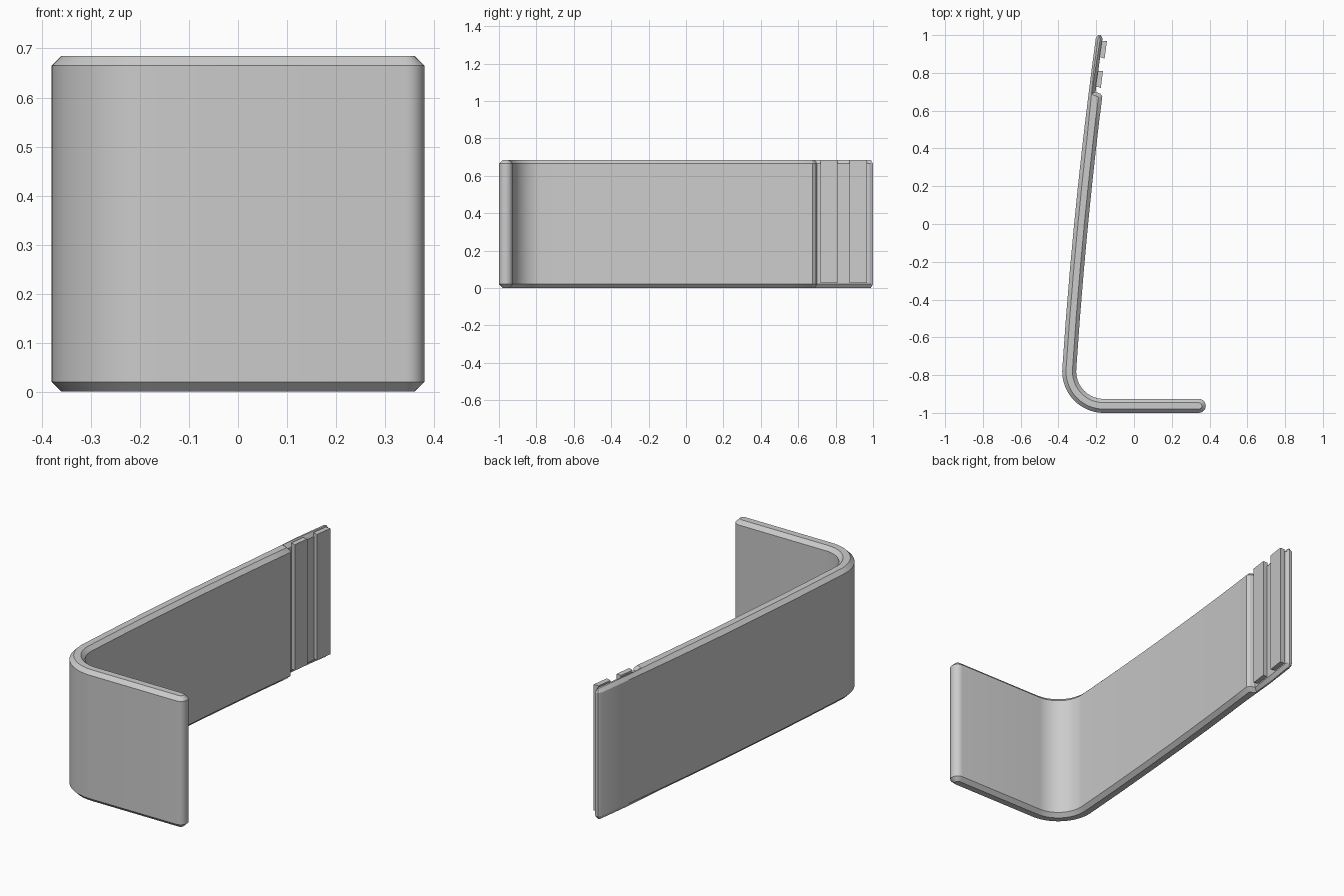
import bpy, bmesh
from math import sin, cos, radians
from mathutils import Vector

cube = bpy.data.objects.get("Cube")
if cube:
    bpy.data.objects.remove(cube, do_unlink=True)

HEIGHT, THICK, THIN = 0.685, 0.074, 0.036

grey = bpy.data.materials.new("plain grey")
grey.use_nodes = True
COLOUR = (0.6, 0.6, 0.6, 1)
grey.diffuse_color = COLOUR
grey.node_tree.nodes["Principled BSDF"].inputs["Base Color"].default_value = COLOUR


def arc(cx, cy, r, a0, a1, steps):
    angles = [radians(a0 + (a1 - a0) * i / steps) for i in range(steps + 1)]
    return [(cx + r * cos(a), cy + r * sin(a)) for a in angles]


def arm_x(y):
    """Outer face of the gently bowed long arm."""
    return -0.317 + 0.097 * y + 0.02 * y * y


def inset(points, amount):
    """Mitred inset of a counter-clockwise outline, less where the strip is thin."""
    pts = [Vector(p) for p in points]
    result = []
    for i, p in enumerate(pts):
        a = (p - pts[i - 1]).normalized()
        b = (pts[(i + 1) % len(pts)] - p).normalized()
        na, nb = Vector((-a.y, a.x)), Vector((-b.y, b.x))
        d = amount if p.y < 0.7 else min(amount, 0.012)
        result.append(p + (na + nb) * d / (1 + na.dot(nb)))
    return result


def extrude_outline(name, layers):
    """Join stacked (outline, z) layers into one closed solid."""
    bm = bmesh.new()
    rings = [[bm.verts.new((p[0], p[1], z)) for p in pts] for pts, z in layers]
    n = len(rings[0])
    for low, high in zip(rings, rings[1:]):
        for i in range(n):
            j = (i + 1) % n
            bm.faces.new((low[i], low[j], high[j], high[i]))
    bm.faces.new(rings[0][::-1])
    bm.faces.new(rings[-1])
    bmesh.ops.recalc_face_normals(bm, faces=bm.faces)
    mesh = bpy.data.meshes.new(name)
    bm.to_mesh(mesh)
    bm.free()
    mesh.materials.append(grey)
    obj = bpy.data.objects.new(name, mesh)
    bpy.context.collection.objects.link(obj)
    bpy.ops.object.select_all(action="DESELECT")
    obj.select_set(True)
    bpy.context.view_layer.objects.active = obj
    bpy.ops.object.shade_smooth_by_angle(angle=radians(30))
    return obj


# Outline: foot with round tip, inner bend, long arm, thin end, outer bend
outline = arc(0.343, -0.963, 0.037, -90, 90, 10)
outline += arc(-0.16, -0.78, 0.146, 270, 175, 16)
ys = [-0.5, -0.25, 0, 0.2, 0.4, 0.55]
outline += [(arm_x(y) + THICK, y) for y in ys]
outline += [(arm_x(0.68) + THICK, 0.675), (arm_x(0.69) + THICK - 0.012, 0.69),
            (arm_x(0.7) + THIN, 0.7)]
outline += [(arm_x(0.98) + THIN, 0.982), (arm_x(1) + 0.025, 1),
            (arm_x(1) + 0.009, 1), (arm_x(0.985), 0.985)]
outline += [(arm_x(y), y) for y in [0.8] + ys[::-1]]
outline += arc(-0.16, -0.78, 0.22, 175, 270, 20)

CHAMFER = 0.02
small = inset(outline, CHAMFER)
extrude_outline("bent_strip", [(small, 0), (outline, CHAMFER),
                               (outline, HEIGHT - CHAMFER), (small, HEIGHT)])

# Two slanted grip ribs on the inside of the thin end
for name, y0, y1 in (("lower_rib", 0.72, 0.81), ("end_rib", 0.875, 0.968)):
    base = [(arm_x(y0) + THIN - 0.002, y0 + 0.01), (arm_x(y0) + THIN + 0.025, y0),
            (arm_x(y1) + THIN + 0.025, y1), (arm_x(y1) + THIN - 0.002, y1)]
    extrude_outline(name, [(base, 0.027), (base, HEIGHT)])
